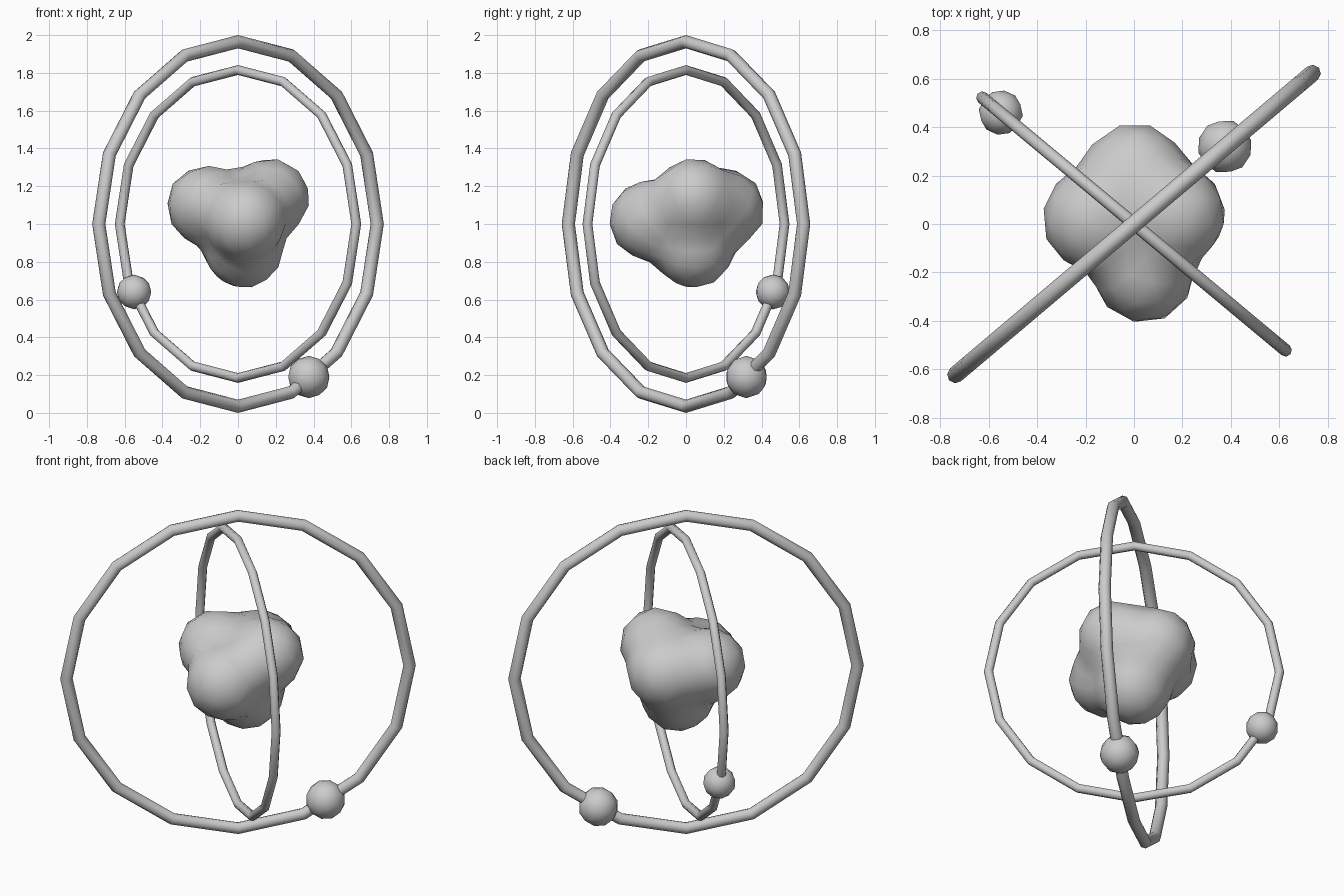
import bpy
import bmesh
import math
from mathutils import Vector

cube = bpy.data.objects.get("Cube")
if cube:
    bpy.data.objects.remove(cube, do_unlink=True)

CENTRE = Vector((0, 0, 1))

grey = bpy.data.materials.new("plain grey")
grey.use_nodes = True
grey.diffuse_color = (0.6, 0.6, 0.6, 1)
grey.node_tree.nodes["Principled BSDF"].inputs["Base Color"].default_value = (0.6, 0.6, 0.6, 1)


def finish(name):
    """Name the active object, colour it and shade it smooth."""
    obj = bpy.context.object
    obj.name = obj.data.name = name
    obj.data.materials.append(grey)
    bpy.ops.object.shade_smooth()
    return obj


def orbit(name, radius, tube, turn):
    """Upright sixteen-sided ring, turned about the vertical axis."""
    bpy.ops.mesh.primitive_torus_add(
        major_radius=radius, minor_radius=tube, major_segments=16, minor_segments=8,
        location=CENTRE, rotation=(math.pi / 2, 0, math.radians(turn)))
    finish(name)


def electron(name, radius, location, turn):
    """Small ball threaded on a ring."""
    bpy.ops.mesh.primitive_ico_sphere_add(
        subdivisions=2, radius=radius, location=location,
        rotation=(math.pi / 2, 0, math.radians(turn)))
    finish(name)


# Orbits and their electrons
orbit("outer_orbit", 0.965, 0.035, 40.2)
orbit("inner_orbit", 0.815, 0.026, -39.8)
electron("outer_electron", 0.112, (0.375, 0.32, 0.19), 40)
electron("inner_electron", 0.092, (-0.55, 0.46, 0.64), -40)

# Nucleus: five lobes melted together, relative to the centre
LOBES = [Vector(p) for p in (
    (-0.17, 0.02, 0.10),   # right lobe
    (0.17, 0.04, 0.14),    # left lobe
    (0.03, 0.04, -0.13),   # bottom lobe
    (0.04, -0.20, 0.02),   # front lobe
    (0.0, 0.21, 0.08),     # back lobe
)]
LOBE_RADIUS = 0.21
SHARPNESS = 3.0


def field(point):
    return sum(math.exp(SHARPNESS * (1 - (point - c).length_squared / LOBE_RADIUS ** 2))
               for c in LOBES)


bpy.ops.mesh.primitive_ico_sphere_add(subdivisions=3, radius=1, location=CENTRE)
nucleus = finish("nucleus")
bm = bmesh.new()
bm.from_mesh(nucleus.data)
for v in bm.verts:
    direction = v.co.normalized()
    reach = 0.6
    while reach > 0.1 and field(direction * reach) < 1:
        reach -= 0.002
    v.co = direction * reach
bm.to_mesh(nucleus.data)
bm.free()
